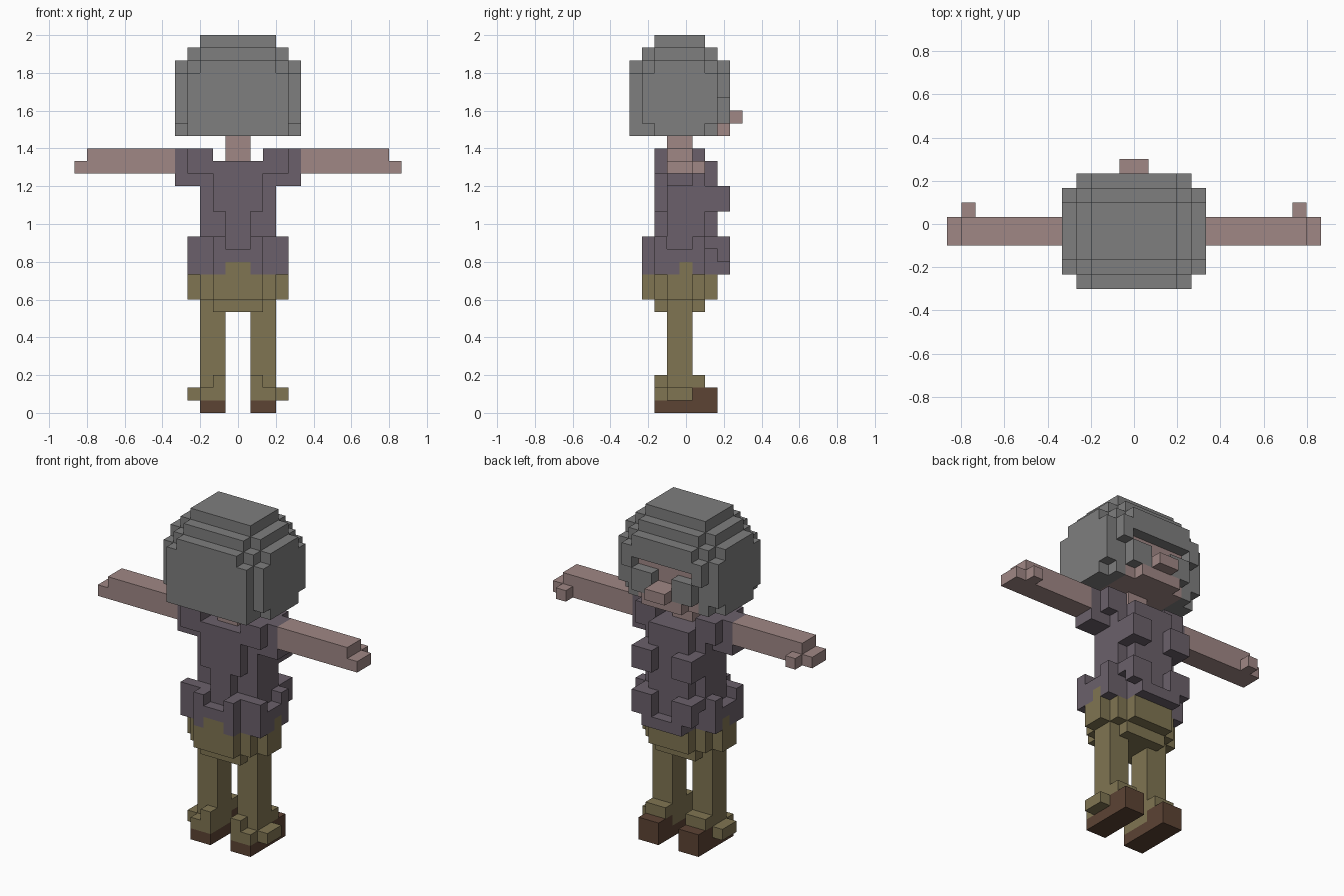
import bpy, bmesh, math

cube = bpy.data.objects.get("Cube")
if cube:
    bpy.data.objects.remove(cube, do_unlink=True)

U = 2 / 30            # size of one block
Y0 = -0.3             # y of the first block layer
grid = {}             # block position -> part name


def material(name, r, g, b):
    m = bpy.data.materials.new(name)
    m.use_nodes = True
    m.diffuse_color = (r, g, b, 1)
    m.node_tree.nodes["Principled BSDF"].inputs["Base Color"].default_value = (r, g, b, 1)
    return m


def fill(part, x0, x1, y0, y1, z0, z1, rule=lambda x, y, z: True):
    """Set a box of blocks on the +x half and its mirror; part None clears them."""
    for x in range(x0, x1):
        for y in range(y0, y1):
            for z in range(z0, z1):
                if rule(x, y, z):
                    for cell in ((x, y, z), (-x - 1, y, z)):
                        if part:
                            grid[cell] = part
                        else:
                            grid.pop(cell, None)


def stepped(part, half, y0, y1, z0, z1, cut):
    """Box with its upright corners cut away in steps."""
    fill(part, 0, half, y0, y1, z0, z1,
         lambda x, y, z: half - 1 - x + min(y - y0, y1 - 1 - y) >= cut)


# Hair: a box whose edges and top are stepped in, with a face opening at the back
fill("hair", 0, 5, 0, 8, 22, 30, lambda x, y, z:
     min(4 - x, 2) + min(y, 7 - y, 2) + min(29 - z, 3) >= 4)
for y in (1, 6):
    fill(None, 4, 5, y, y + 1, 22, 23)
fill(None, 0, 4, 7, 8, 22, 26)
fill("hair", 3, 4, 7, 8, 25, 26)
fill("hair", 1, 3, 7, 8, 23, 25)

# Face: skull, chin and nose
fill("face", 0, 3, 2, 7, 22, 26)
fill("face", 0, 2, 7, 8, 22, 23)
fill("face", 0, 1, 7, 9, 23, 24)

# Shirt: torso, sleeves, chest
fill("shirt", 0, 3, 3, 6, 11, 21)
fill("shirt", 0, 2, 2, 7, 16, 20)
fill("shirt", 0, 1, 2, 7, 14, 16)
fill("shirt", 1, 2, 6, 7, 14, 16)
fill("shirt", 2, 4, 2, 6, 19, 21)
fill("shirt", 3, 5, 3, 5, 18, 21)
fill("shirt", 1, 3, 6, 8, 16, 18)

# Shirt hem with lumps
stepped("shirt", 4, 1, 7, 11, 13, 2)
fill("shirt", 0, 3, 2, 7, 13, 14)
fill("shirt", 1, 2, 1, 2, 13, 14)
for y in (2, 5):
    fill("shirt", 3, 4, y, y + 1, 11, 14)
fill("shirt", 1, 3, 7, 8, 12, 14)
fill("shirt", 0, 2, 7, 8, 11, 12)

# Neck in an open collar
fill(None, 0, 2, 2, 6, 20, 21)
fill("neck", 0, 1, 3, 5, 20, 22)

# Arms, hands and thumbs
fill("arms", 5, 12, 3, 5, 19, 21)
fill("arms", 12, 13, 3, 5, 19, 20)
fill("arms", 11, 12, 5, 6, 19, 20)

# Trousers: seat, waist points, legs and cuffs
stepped("trousers", 4, 1, 7, 9, 11, 2)
fill("trousers", 0, 1, 1, 3, 11, 12)
fill("trousers", 3, 4, 4, 5, 11, 12)
stepped("trousers", 3, 2, 6, 8, 9, 1)
fill("trousers", 1, 3, 3, 5, 1, 8)
fill("trousers", 1, 3, 2, 3, 1, 2)
fill("trousers", 1, 2, 2, 3, 2, 3)
fill("trousers", 3, 4, 3, 5, 1, 2)
fill("trousers", 1, 3, 5, 6, 2, 3)

# Shoes
fill("shoes", 1, 3, 2, 7, 0, 1)
fill("shoes", 1, 3, 5, 7, 1, 2)


def build(part, mat):
    """Skin the outside of one part's blocks and merge flat areas."""
    bm = bmesh.new()
    verts = {}

    def vert(p):
        key = tuple(p)
        if key not in verts:
            verts[key] = bm.verts.new((key[0] * U, Y0 + key[1] * U, key[2] * U))
        return verts[key]

    for cell in [c for c, owner in grid.items() if owner == part]:
        for axis in range(3):
            for side in (0, 1):
                beside = list(cell)
                beside[axis] += 2 * side - 1
                if tuple(beside) in grid:
                    continue
                corners = []
                for da, db in ((0, 0), (1, 0), (1, 1), (0, 1)):
                    p = list(cell)
                    p[axis] += side
                    p[(axis + 1) % 3] += da
                    p[(axis + 2) % 3] += db
                    corners.append(vert(p))
                bm.faces.new(corners if side else corners[::-1])
    bmesh.ops.dissolve_limit(bm, angle_limit=math.radians(1),
                             verts=bm.verts[:], edges=bm.edges[:])
    mesh = bpy.data.meshes.new(part)
    bm.to_mesh(mesh)
    bm.free()
    mesh.materials.append(mat)
    bpy.context.scene.collection.objects.link(bpy.data.objects.new(part, mesh))


skin = material("skin pink", 0.35, 0.245, 0.235)
build("hair", material("hair grey", 0.21, 0.21, 0.21))
build("face", skin)
build("neck", skin)
build("arms", skin)
build("shirt", material("shirt purple", 0.147, 0.118, 0.145))
build("trousers", material("trouser olive", 0.216, 0.178, 0.085))
build("shoes", material("shoe brown", 0.107, 0.056, 0.034))
